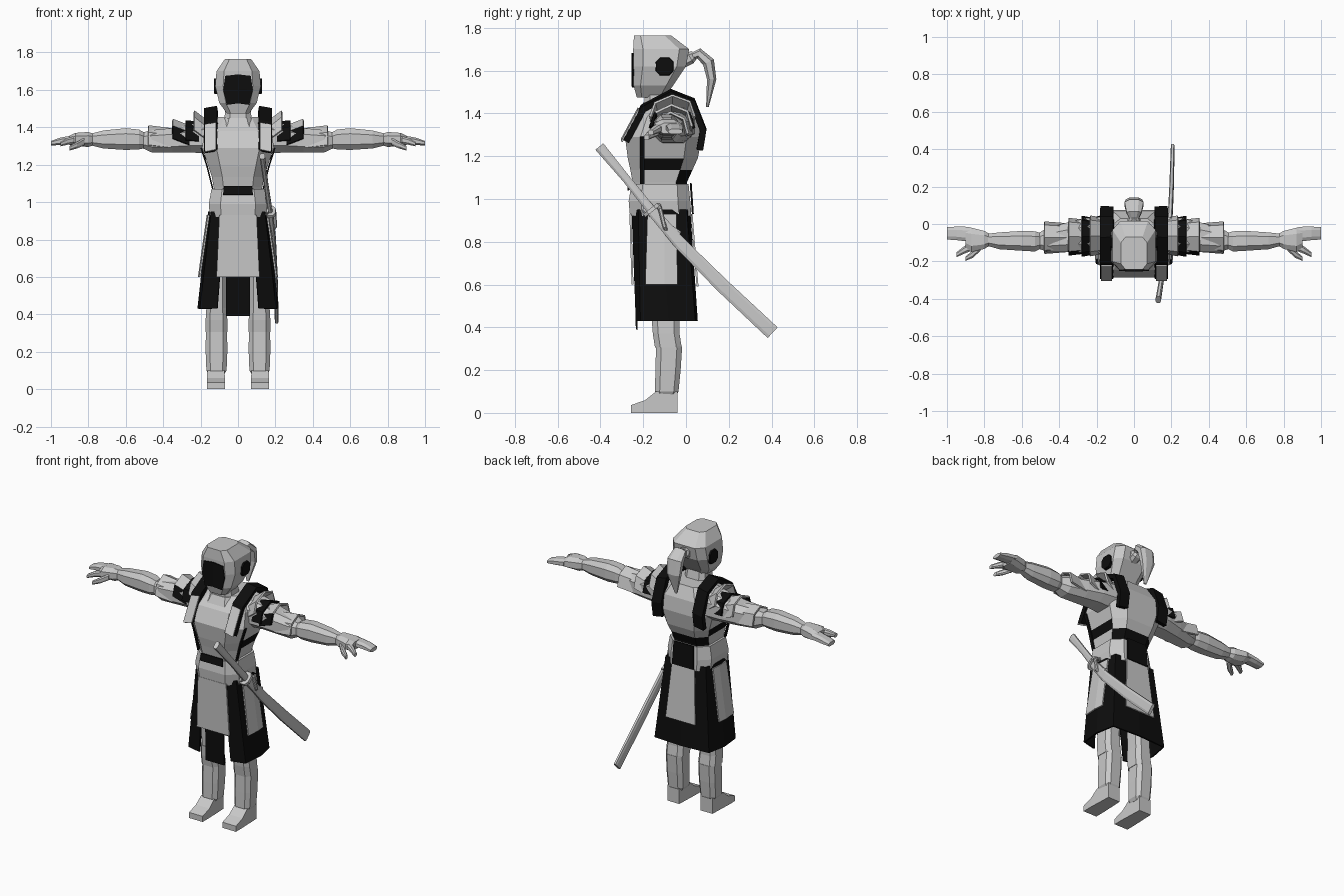
import bpy, bmesh
from mathutils import Vector

cube = bpy.data.objects.get("Cube")
if cube:
    bpy.data.objects.remove(cube, do_unlink=True)


def material(name, value):
    mat = bpy.data.materials.new(name)
    mat.use_nodes = True
    color = (value, value, value, 1)
    mat.diffuse_color = color
    mat.node_tree.nodes["Principled BSDF"].inputs["Base Color"].default_value = color
    return mat


LIGHT = material("light_grey", 0.58)
DARK = material("near_black", 0.004)
X, Y, Z = Vector((1, 0, 0)), Vector((0, 1, 0)), Vector((0, 0, 1))
BOX = [(1, 1), (-1, 1), (-1, -1), (1, -1)]


def octagon(c):
    return [(1, c), (c, 1), (-c, 1), (-1, c), (-1, -c), (-c, -1), (c, -1), (1, -c)]


def build(name, rings, mat, closed, mirror=False, thick=0, rule=None):
    """Skin a list of point rows; closed rows become capped solids."""
    bm = bmesh.new()
    rows = [[bm.verts.new(p) for p in ring] for ring in rings]
    n = len(rows[0])
    for a, b in zip(rows, rows[1:]):
        for i in range(n if closed else n - 1):
            j = (i + 1) % n
            bm.faces.new((a[i], a[j], b[j], b[i]))
    if closed:
        bm.faces.new(rows[0])
        bm.faces.new(rows[-1])
    bmesh.ops.recalc_face_normals(bm, faces=bm.faces)
    if rule:
        for face in bm.faces:
            face.material_index = int(rule(face.calc_center_median(), face.normal))
    mesh = bpy.data.meshes.new(name)
    bm.to_mesh(mesh)
    bm.free()
    mesh.materials.append(mat)
    if rule:
        mesh.materials.append(DARK)
    obj = bpy.data.objects.new(name, mesh)
    bpy.context.collection.objects.link(obj)
    if mirror:
        obj.modifiers.new("Mirror", "MIRROR")
    if thick:
        mod = obj.modifiers.new("Solidify", "SOLIDIFY")
        mod.thickness = thick
        mod.offset = 0


def sweep(name, mat, stations, side, up=None, shape=octagon(0.5), mirror=False):
    """Stations are x, y, z, half size along side, half size along up."""
    pts = [Vector(s[:3]) for s in stations]
    rings = []
    for i, s in enumerate(stations):
        tangent = pts[min(i + 1, len(pts) - 1)] - pts[max(i - 1, 0)]
        u = up or tangent.cross(side).normalized()
        rings.append([pts[i] + side * a * s[3] + u * b * s[4] for a, b in shape])
    build(name, rings, mat, True, mirror)


def stack(name, mat, levels, c=0.6, x=0, mirror=False, rule=None):
    """Levels are z, half width, front y, back y."""
    rings = [[(x + a * w, (f + k) / 2 + b * (k - f) / 2, z) for a, b in octagon(c)]
             for z, w, f, k in levels]
    build(name, rings, mat, True, mirror, rule=rule)


def sheet(name, mat, rows, thick=0.01, mirror=False, rule=None):
    build(name, rows, mat, False, mirror, thick, rule)


def panel(name, mat, top, bottom):
    """Flat panel facing y: each edge is half width, y, z."""
    sheet(name, mat, [[(-w, y, z), (w, y, z)] for w, y, z in (top, bottom)], 0.009)


# Head, face mask, ear discs, ponytail
stack("head", LIGHT, [(1.475, .06, -.23, -.1), (1.53, .1, -.245, -.06),
                      (1.62, .122, -.245, 0), (1.7, .115, -.247, .015),
                      (1.765, .07, -.243, -.07)], 0.65)
sheet("face_mask", DARK, [[(-w, -.247, z), (0, -.251, z + .008), (w, -.247, z)]
                          for w, z in ((.068, 1.675), (.079, 1.6), (.06, 1.52))], 0.008)
sweep("ear_disc", DARK, [(.1, -.1, 1.62, .045, .045), (.129, -.1, 1.62, .04, .04)],
      Y, Z, mirror=True)
sweep("hair_knot", LIGHT, [(0, -.02, 1.64, .03, .03), (0, .02, 1.66, .035, .03),
                           (0, .04, 1.675, .02, .02)], X)
sweep("ponytail", LIGHT, [(0, .02, 1.665, .02, .015), (0, .06, 1.68, .04, .025),
                          (0, .105, 1.64, .05, .028), (0, .12, 1.56, .045, .022),
                          (0, .1, 1.43, .008, .006)], X)

# Neck, collar, torso
stack("neck", LIGHT, [(1.38, .08, -.2, -.05), (1.52, .065, -.19, -.08)])
stack("collar", LIGHT, [(1.36, .13, -.245, .03), (1.42, .09, -.215, -.01),
                        (1.45, .08, -.2, -.04)])


def torso_dark(p, n):
    side_patch = 1.13 < p.z < 1.19 and abs(n.x) > 0.8
    back_belt = p.z < 1.14 and n.y > 0.5
    return side_patch or back_belt


stack("torso", LIGHT, [(1.03, .123, -.245, 0), (1.08, .13, -.25, .005),
                       (1.135, .14, -.26, .03), (1.19, .158, -.272, .055),
                       (1.29, .192, -.285, .075), (1.38, .18, -.245, .065),
                       (1.455, .12, -.17, .03)], rule=torso_dark)

# Vest straps over the shoulders, with pale front plates
strap = [(-.28, 1.28), (-.2, 1.43), (-.07, 1.5), (.03, 1.46), (.08, 1.33), (.065, 1.24)]
sheet("vest_strap", DARK, [[(.11, y, z), (.18, y, z - .012)] for y, z in strap],
      0.03, True)
sheet("strap_front", LIGHT, [[(.117, y, z), (.175, y, z - .012)]
                             for y, z in ((-.3, 1.28), (-.222, 1.425))], 0.009, True)
sheet("side_seam", DARK, [[(x, -.215, z), (x, -.195, z)]
                          for x, z in ((.135, 1.07), (.165, 1.19), (.197, 1.29))], 0.008, True)

# Waist wrap with belt and back plate
stack("waist_wrap", LIGHT, [(.92, .15, -.262, .025), (.99, .156, -.268, .02),
                            (1.07, .142, -.255, .012)])
panel("belt_front", DARK, (.075, -.262, 1.085), (.08, -.27, 1.04))
panel("back_plate", DARK, (.07, .022, 1.075), (.075, .032, .93))

# Dark skirt with pale overlay panels
skirt_top = [(.07, -.25), (.14, -.22), (.155, -.12), (.14, 0), (0, .015)]
skirt_hem = [(.11, -.23), (.2, -.21), (.212, -.08), (.19, .04), (0, .05)]
sheet("skirt", DARK, [[(x, y, z) for x, y in edge]
                      for edge, z in ((skirt_top, .95), (skirt_hem, .43))], 0.01, True)
panel("front_apron", DARK, (.065, -.245, .95), (.065, -.23, .39))
panel("front_panel", LIGHT, (.1, -.26, .93), (.115, -.25, .6))
panel("back_panel", LIGHT, (.08, .026, .93), (.105, .054, .59))
sheet("side_panel", LIGHT, [[(x, f, z), (x + .006, -.1, z), (x, k, z)] for x, f, k, z in
                            ((.157, -.18, -.045, .93), (.204, -.19, -.04, .6))], 0.009, True)

# Legs and feet
stack("thigh", LIGHT, [(.7, .055, -.17, -.03), (.42, .052, -.155, -.035)], x=.115, mirror=True)
stack("knee_guard", LIGHT, [(.435, .054, -.16, -.03), (.37, .058, -.155, -.03),
                            (.305, .06, -.145, -.02)], x=.115, mirror=True)
stack("shin", LIGHT, [(.31, .057, -.14, -.018), (.2, .058, -.143, -.025),
                      (.1, .054, -.145, -.035), (.08, .042, -.14, -.045)], x=.115, mirror=True)
sweep("foot", LIGHT, [(.118, -.04, .05, .042, .05), (.118, -.14, .05, .046, .05),
                      (.118, -.19, .03, .048, .03), (.118, -.258, .018, .048, .018)],
      X, Z, BOX, True)

# Arms and hands
sweep("upper_arm", LIGHT, [(.14, -.06, 1.35, .1, .09), (.25, -.06, 1.34, .092, .075),
                           (.35, -.07, 1.33, .08, .066), (.46, -.085, 1.325, .065, .06),
                           (.51, -.09, 1.33, .042, .042)], Y, Z, mirror=True)
sweep("forearm", LIGHT, [(.5, -.09, 1.33, .042, .042), (.53, -.093, 1.335, .054, .053),
                         (.6, -.09, 1.337, .053, .058), (.72, -.09, 1.335, .045, .048),
                         (.78, -.085, 1.335, .033, .033)], Y, Z, mirror=True)
sweep("palm", LIGHT, [(.77, -.085, 1.335, .03, .03), (.8, -.085, 1.335, .048, .04),
                      (.87, -.085, 1.335, .065, .035), (.9, -.075, 1.33, .055, .025)],
      Y, Z, mirror=True)
fingers = {"fingers": ((.88, -.055, 1.335, .04, .022), (.95, -.05, 1.325, .036, .02),
                       (1, -.05, 1.315, .033, .012)),
           "index_finger": ((.86, -.115, 1.335, .024, .022), (.91, -.14, 1.325, .02, .018),
                            (.95, -.165, 1.31, .013, .012)),
           "thumb": ((.82, -.12, 1.325, .022, .02), (.86, -.16, 1.305, .02, .018),
                     (.9, -.185, 1.288, .012, .012))}
for name, stations in fingers.items():
    sweep(name, LIGHT, stations, Y, Z, mirror=True)

# Layered shoulder plates flaring outward
profile = [(-1, -.1), (-.78, -.035), (0, 0), (.78, -.03), (1, -.1)]
plates = [("inner", LIGHT, .17, 1.435, .235, 1.485, .1),
          ("cloth", DARK, .21, 1.425, .28, 1.432, .1),
          ("middle", LIGHT, .26, 1.405, .35, 1.44, .092),
          ("outer", LIGHT, .36, 1.39, .48, 1.405, .078)]
for name, mat, x0, z0, x1, z1, w in plates:
    cy = -.055 - .05 * x0
    rows = [[(x, cy + a * w * s, z + b) for a, b in profile]
            for x, z, s in ((x0, z0, .92), (x1, z1, 1.04))]
    front_dark = (lambda p, n: p.y < -.13) if name == "middle" else None
    sheet("shoulder_plate_" + name, mat, rows, 0.012, True, front_dark)

# Sheathed sword on the left hip
sweep("sword_handle", LIGHT, [(.13, -.405, 1.245, .014, .024), (.15, -.28, 1.095, .012, .019),
                              (.172, -.16, .945, .013, .021)], X)
sweep("sword_guard", LIGHT, [(.17, -.168, .955, .03, .042), (.173, -.157, .941, .03, .042)], X)
sweep("scabbard", LIGHT, [(.174, -.16, .945, .014, .024), (.19, -.03, .795, .013, .029),
                          (.2, .17, .595, .012, .033), (.207, .405, .375, .01, .034)],
      X, shape=octagon(0.6))
sweep("short_handle", LIGHT, [(.15, -.2, .955, .012, .014), (.185, -.03, .835, .012, .014)], X)
sweep("hip_cord", LIGHT, [(.15, -.13, .97, .012, .01), (.195, -.12, .95, .01, .01),
                          (.198, -.1, .87, .01, .012), (.165, -.08, .83, .01, .01)], Y)
